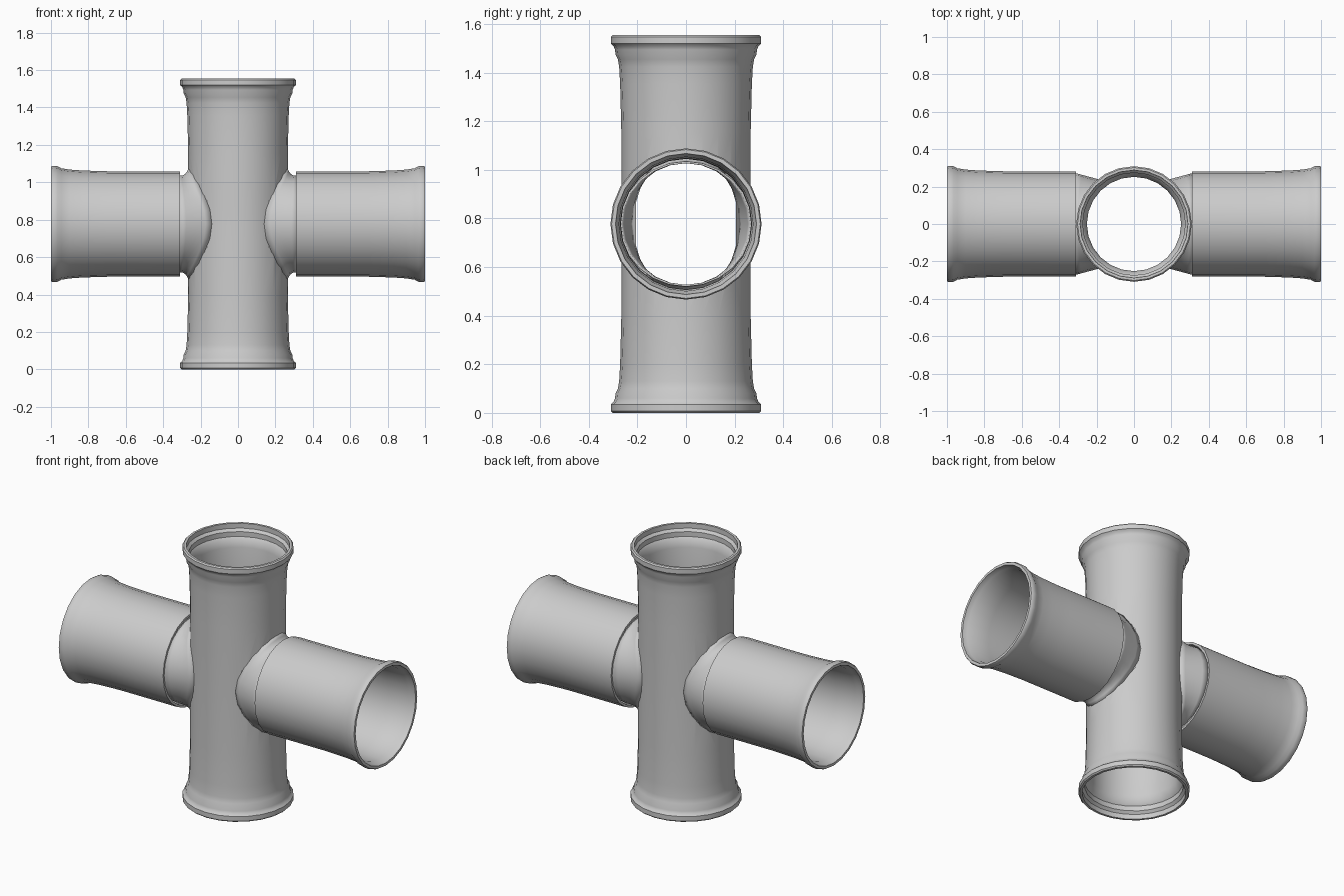
import bpy, bmesh, math

if "Cube" in bpy.data.objects:
    bpy.data.objects.remove(bpy.data.objects["Cube"])

ZC = 0.777      # height of the side branch axis
SIDES = 24
TAU = 2 * math.pi


def make_object(name, rings, wrap):
    """Skin a list of equal-length closed rings; wrap joins last ring to first."""
    bm = bmesh.new()
    vs = [[bm.verts.new(p) for p in r] for r in rings]
    n = len(rings[0])
    for i in range(len(vs) if wrap else len(vs) - 1):
        a, b = vs[i], vs[(i + 1) % len(vs)]
        for k in range(n):
            bm.faces.new((a[k], a[(k + 1) % n], b[(k + 1) % n], b[k]))
    if wrap is None:
        bm.faces.new(vs[0])
        bm.faces.new(vs[-1])
    bmesh.ops.recalc_face_normals(bm, faces=bm.faces)
    mesh = bpy.data.meshes.new(name)
    bm.to_mesh(mesh)
    bm.free()
    ob = bpy.data.objects.new(name, mesh)
    bpy.context.collection.objects.link(ob)
    return ob


def smooth(ob):
    bpy.ops.object.select_all(action='DESELECT')
    ob.select_set(True)
    bpy.context.view_layer.objects.active = ob
    bpy.ops.object.shade_smooth_by_angle(angle=math.radians(35))


def circle(r):
    return [(r * math.cos(TAU * k / SIDES), r * math.sin(TAU * k / SIDES))
            for k in range(SIDES)]


# Main vertical pipe: half profile (radius, height), mirrored for the top
outer = [(0.302, 0), (0.309, 0.007), (0.309, 0.035), (0.298, 0.045), (0.292, 0.06),
         (0.290, 0.08), (0.280, 0.10), (0.275, 0.13), (0.271, 0.20), (0.266, 0.40)]
inner = [(0.252, 0.40), (0.252, 0.13), (0.262, 0.09), (0.274, 0.075),
         (0.274, 0.045), (0.288, 0.03), (0.288, 0.0)]
flip = lambda pts: [(r, 2 * ZC - z) for r, z in reversed(pts)]
profile = outer + flip(outer) + flip(inner) + inner
main = make_object("main_pipe", [[(x, y, z) for x, y in circle(r)] for r, z in profile], True)

# Side openings: round hole with flattened sides, cut through along x
hole = [(max(-0.205, min(0.205, y)), z) for y, z in circle(0.25)]
cutter = make_object("opening_cutter",
                     [[(x, y, z + ZC) for y, z in hole] for x in (-0.5, 0.5)], None)
cutter.hide_render = True
cutter.hide_set(True)
cut = main.modifiers.new("openings", 'BOOLEAN')
cut.object = cutter
cut.operation = 'DIFFERENCE'
cut.solver = 'EXACT'
bpy.context.view_layer.objects.active = main
bpy.ops.object.modifier_apply(modifier=cut.name)
smooth(main)

# Side branch profile (radius, distance along x)
branch = [(0.282, 0.31), (0.282, 0.70), (0.286, 0.83), (0.291, 0.90), (0.298, 0.945),
          (0.309, 0.965), (0.311, 0.99), (0.306, 1.0), (0.290, 1.0), (0.285, 0.97),
          (0.276, 0.955), (0.270, 0.83), (0.268, 0.70), (0.268, 0.31)]

for side, label in ((1, "right"), (-1, "left")):
    pipe = make_object(label + "_branch",
                       [[(side * x, y, z + ZC) for y, z in circle(r)] for r, x in branch], True)
    smooth(pipe)

    # Flared collar blending from the main pipe wall to the branch
    rings = []
    for i in range(6):
        t = i / 5
        ry = 0.225 + 0.047 * t
        rz = 0.258 + 0.042 * (1 - t) ** 3
        ring = []
        for c, s in circle(1.0):
            wall = math.sqrt(0.264 ** 2 - (0.225 * c) ** 2)
            ring.append((side * (wall + (0.312 - wall) * t), ry * c, ZC + rz * s))
        rings.append(ring)
    collar = make_object(label + "_collar", rings, False)
    thick = collar.modifiers.new("wall", 'SOLIDIFY')
    thick.thickness = 0.008
    smooth(collar)
